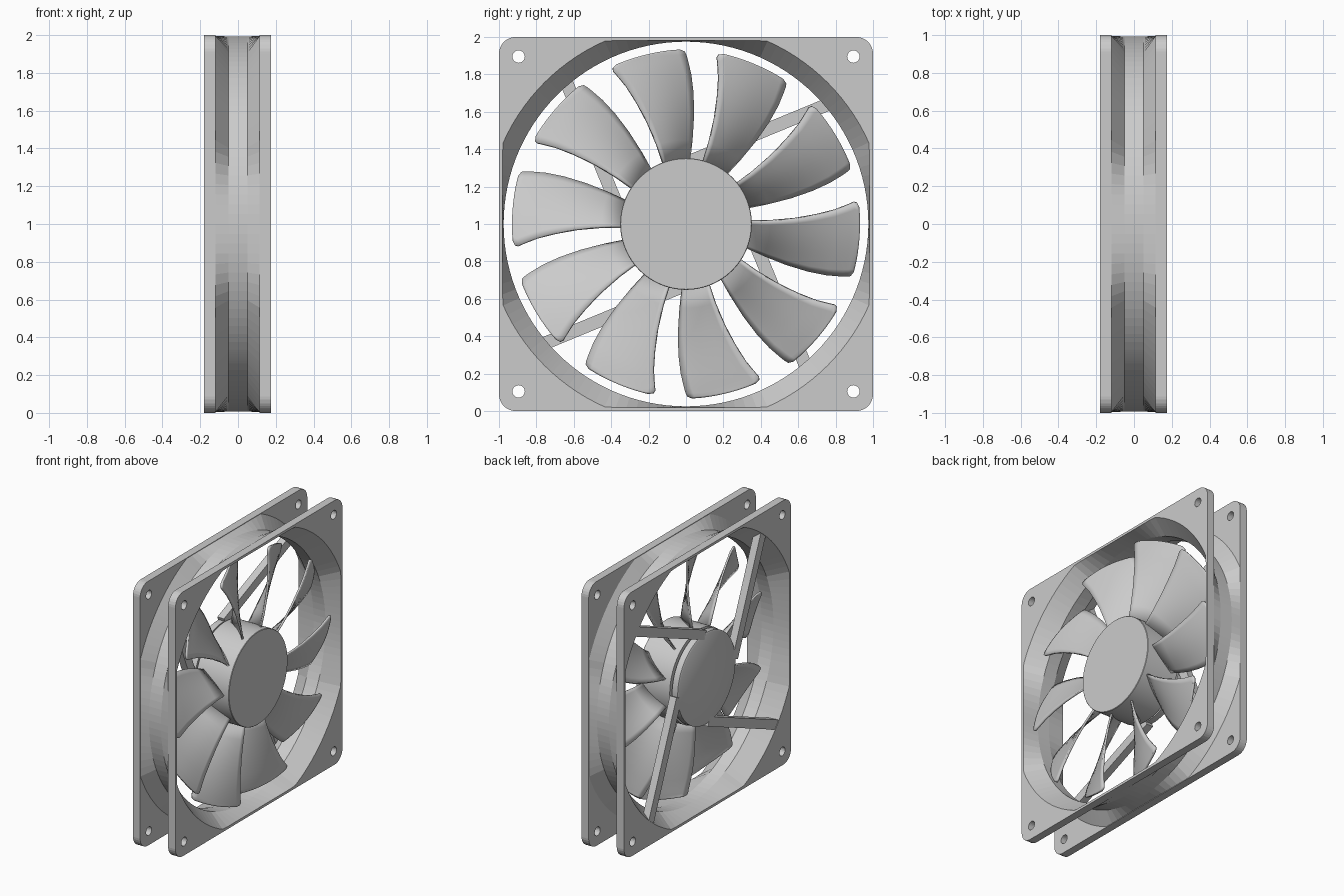
import bpy, bmesh
from math import cos, sin, pi, radians
from mathutils import Vector, Matrix

if "Cube" in bpy.data.objects:
    bpy.data.objects.remove(bpy.data.objects["Cube"])

CZ = 1.0  # axle height; the axle runs along x


def make(name, verts, faces, smooth=None):
    me = bpy.data.meshes.new(name)
    me.from_pydata(verts, [], faces)
    bm = bmesh.new()
    bm.from_mesh(me)
    bmesh.ops.recalc_face_normals(bm, faces=bm.faces)
    bm.to_mesh(me)
    bm.free()
    ob = bpy.data.objects.new(name, me)
    bpy.context.collection.objects.link(ob)
    if smooth:
        bpy.ops.object.select_all(action='DESELECT')
        ob.select_set(True)
        bpy.context.view_layer.objects.active = ob
        bpy.ops.object.shade_smooth_by_angle(angle=radians(smooth))
    return ob


def polar(x, r, a):
    return (x, r * cos(a), CZ + r * sin(a))


def lathe(name, profile, n=96, smooth=35):
    """Solid of revolution about the axle, profile = (x, r) pairs, capped."""
    m = len(profile)
    verts = [polar(x, r, 2 * pi * i / n) for i in range(n) for x, r in profile]
    faces = [(i * m + j, i * m + j + 1, (i + 1) % n * m + j + 1, (i + 1) % n * m + j)
             for i in range(n) for j in range(m - 1)]
    faces += [[i * m for i in range(n)], [i * m + m - 1 for i in range(n)]]
    return make(name, verts, faces, smooth)


def rounded_square(a, h=1.0, c=0.09):
    """Distance from the centre to a rounded square outline in direction a."""
    u, v = sorted((abs(cos(a)), abs(sin(a))))
    r = h / v
    k = h - c
    if u * r > k:  # ray meets the corner arc
        b = k * (u + v)
        r = b + (b * b - 2 * k * k + c * c) ** 0.5
    return r


# Frame: duct with flared mouths and two square flanges, swept round the axle
# (extra steps near the diagonals for the rounded corners)
angles = sorted([3.0 * i for i in range(120)] +
                [45 + 90 * q + s for q in range(4) for s in (-2.6, -2, -1.2, -.5, .5, 1.2, 2, 2.6)])
N = len(angles)
verts, faces = [], []
for deg in angles:
    a = radians(deg)
    s = rounded_square(a)
    mouth = min(1.07, s * 0.981)
    outer = min(1.09, s - 0.004)
    section = [(-.18, mouth), (-.05, .975), (.05, .975), (.175, mouth),
               (.175, s), (.115, s), (.115, outer), (.05, .993),
               (-.05, .993), (-.12, outer), (-.12, s), (-.18, s)]
    verts += [polar(x, r, a) for x, r in section]
M = 12
for i in range(N):
    for j in range(M):
        k, l = (i + 1) % N, (j + 1) % M
        faces.append((i * M + j, i * M + l, k * M + l, k * M + j))
frame = make("frame", verts, faces)

# Screw hole cutters, one through each corner
bm = bmesh.new()
for y in (-.895, .895):
    for z in (-.895, .895):
        bmesh.ops.create_cone(bm, cap_ends=True, segments=20, radius1=.033, radius2=.033, depth=.6,
                              matrix=Matrix.Translation((0, y, CZ + z)) @ Matrix.Rotation(pi / 2, 4, 'Y'))
me = bpy.data.meshes.new("screw_hole_cutter")
bm.to_mesh(me)
bm.free()
cutter = bpy.data.objects.new("screw_hole_cutter", me)
bpy.context.collection.objects.link(cutter)
cutter.hide_render = True
cutter.hide_set(True)
mod = frame.modifiers.new("screw_holes", 'BOOLEAN')
mod.operation = 'DIFFERENCE'
mod.solver = 'EXACT'
mod.object = cutter

# Hub and the fixed motor mount behind it
lathe("hub", [(-.11, .352), (.167, .352), (.17, .349)])
lathe("motor_mount", [(-.178, .335), (-.172, .345), (-.125, .345)])
lathe("axle", [(-.14, .12), (-.09, .12)], 32)

# Struts: four bars running off the motor mount to the rear flange
p, q = Vector((.02, .335)), Vector((.93, .71))
d = (q - p).normalized()
n = Vector((-d.y, d.x)) * .035
for k in range(4):
    vs = []
    for x in (-.178, -.122):
        for c in (p - n, q - n, q + n, p + n):
            e = Matrix.Rotation(k * pi / 2, 2) @ c
            vs.append((x, e.x, CZ + e.y))
    make("strut_%d" % (k + 1), vs, [(0, 1, 2, 3), (4, 5, 6, 7), (0, 1, 5, 4),
                                    (1, 2, 6, 5), (2, 3, 7, 6), (3, 0, 4, 7)])

# Blade rows: radius, leading angle, trailing angle (degrees), mid x, half depth in x
rows = [(.335, 2.5, -21, .03, .095), (.45, 2, -22, .036, .094), (.58, 2.7, -22, .043, .09),
        (.70, 4, -21.2, .05, .085), (.80, 5.3, -20, .055, .08), (.88, 6.8, -18.6, .06, .075),
        (.905, 7.3, -18.1, .06, .075), (.922, 6.9, -17.6, .06, .072), (.93, 5.5, -16, .06, .065)]
U = 10


def blade(k):
    vs, fs = [], []
    for r, lead, trail, mid, h in rows:
        for u in range(U + 1):
            t = u / U
            a = radians(lead + (trail - lead) * t + 0.2 + 36 * k)
            x = mid + h * (1 - 2 * t) + .015 * sin(pi * t)  # pitch plus camber
            vs.append(polar(x, r, a))
    for j in range(len(rows) - 1):
        for u in range(U):
            b = j * (U + 1) + u
            fs.append((b, b + 1, b + U + 2, b + U + 1))
    ob = make("blade_%d" % (k + 1), vs, fs, 40)
    m = ob.modifiers.new("thickness", 'SOLIDIFY')
    m.thickness = .014
    m.offset = 0


for k in range(10):
    blade(k)
